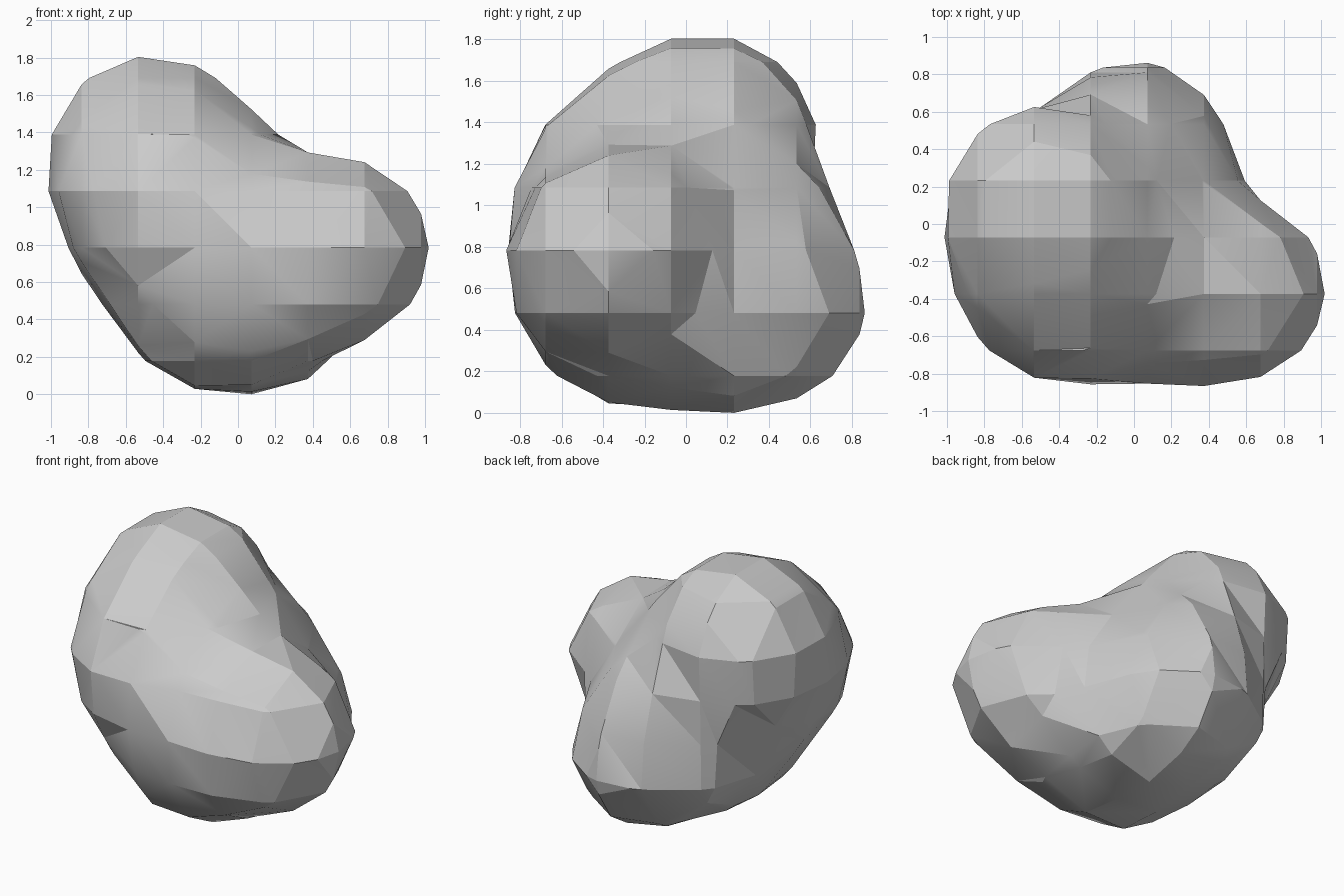
import bpy
import bmesh
import math
from mathutils import Vector

default_cube = bpy.data.objects.get("Cube")
if default_cube:
    bpy.data.objects.remove(default_cube, do_unlink=True)

# Overlapping lobes of the boulder: centre and radius of influence
LOBES = {
    "upper_right_lobe": ((-0.46, 0.08, 1.27), 0.98),
    "left_lobe": ((0.53, -0.35, 0.78), 0.85),
    "back_foot": ((0.0, 0.38, 0.54), 0.85),
    "front_shoulder": ((-0.39, -0.35, 1.0), 0.87),
    "front_belly": ((0.05, -0.34, 0.62), 0.85),
    "underside": ((-0.18, -0.17, 0.48), 0.75),
    "left_underside": ((0.18, 0.13, 0.42), 0.6),
    "core": ((0.0, -0.1, 0.9), 0.8),
    "back_saddle": ((-0.1, 0.35, 0.88), 0.58),
    "back_right_flank": ((-0.33, 0.26, 0.6), 0.6),
    "right_flank": ((-0.5, -0.12, 0.77), 0.5),
}
# Centre of the coarse sampling grid
ORIGIN = Vector((-0.08, 0.08, 0.94))


def blend_lobes():
    """Melt the lobes into one coarse faceted skin."""
    skin = bpy.data.metaballs.new("lobe_skin")
    skin.resolution = skin.render_resolution = 0.3025
    skin.threshold = 0.6
    for centre, radius in LOBES.values():
        lobe = skin.elements.new(type='BALL')
        lobe.co = Vector(centre) - ORIGIN
        lobe.radius = radius
        lobe.stiffness = 2.0
    source = bpy.data.objects.new("lobe_skin", skin)
    bpy.context.scene.collection.objects.link(source)
    bpy.context.view_layer.update()
    graph = bpy.context.evaluated_depsgraph_get()
    mesh = bpy.data.meshes.new_from_object(source.evaluated_get(graph))
    bpy.data.objects.remove(source, do_unlink=True)
    return mesh


# Boulder: triangular facets, resting on the ground
mesh = blend_lobes()
mesh.name = "boulder"
bm = bmesh.new()
bm.from_mesh(mesh)
bmesh.ops.triangulate(bm, faces=bm.faces[:])
lowest = min(v.co.z for v in bm.verts)
bmesh.ops.translate(bm, verts=bm.verts[:], vec=(ORIGIN.x, ORIGIN.y, -lowest))
bm.to_mesh(mesh)
bm.free()
boulder = bpy.data.objects.new("boulder", mesh)
bpy.context.scene.collection.objects.link(boulder)

# Stone colour
stone = bpy.data.materials.new("grey_stone")
stone.use_nodes = True
colour = (0.6, 0.6, 0.6, 1.0)
stone.diffuse_color = colour
for node in stone.node_tree.nodes:
    if node.type == 'BSDF_PRINCIPLED':
        node.inputs["Base Color"].default_value = colour
mesh.materials.clear()
mesh.materials.append(stone)

# Soft facets with the steeper ridges kept sharp
for other in bpy.context.selected_objects:
    other.select_set(False)
boulder.select_set(True)
bpy.context.view_layer.objects.active = boulder
bpy.ops.object.shade_smooth_by_angle(angle=math.radians(18))
